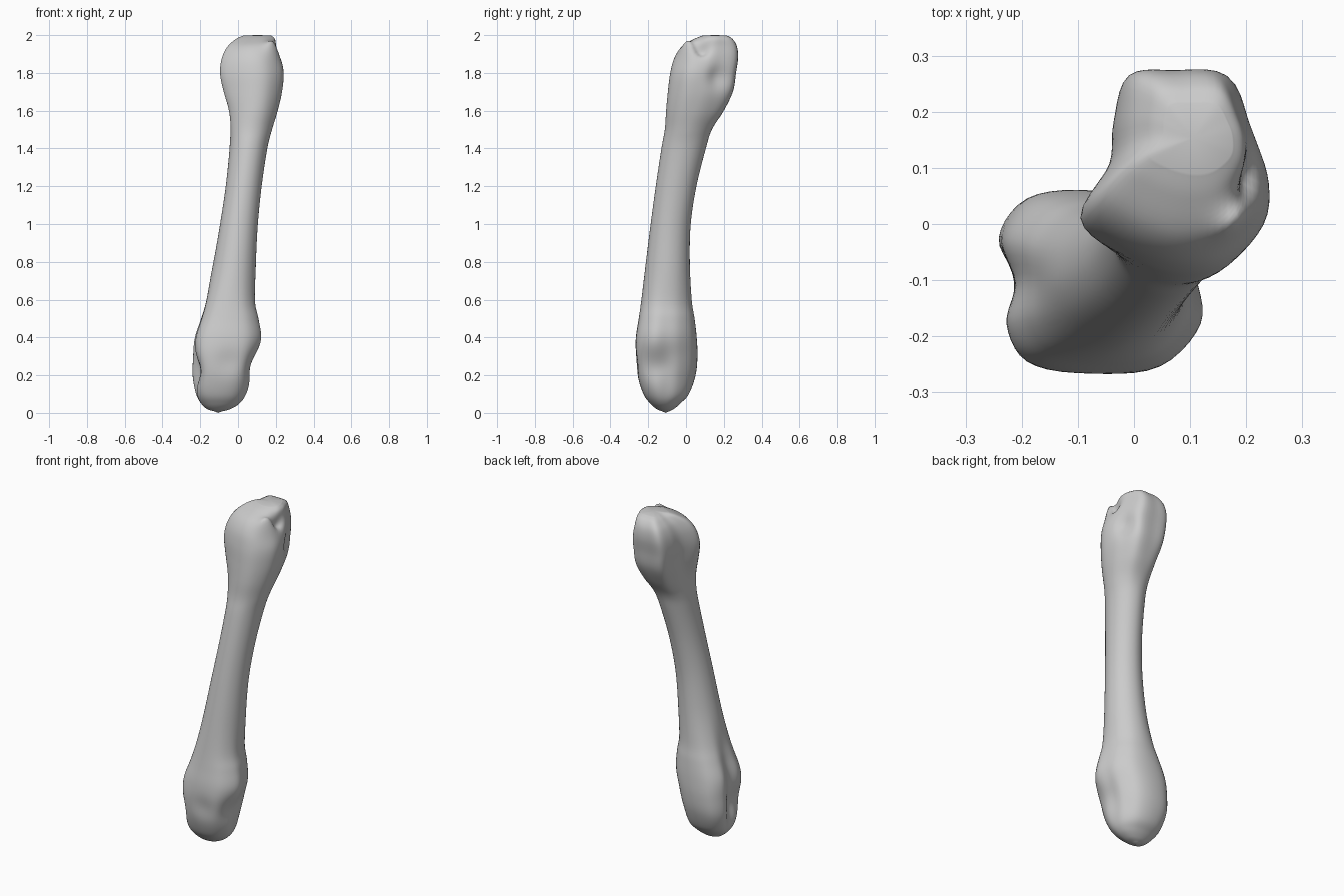
import bpy, bmesh, math
from mathutils import Vector

# Extents of the bone at each height: z, x min, x max, y min, y max
ROWS = [
    (0.008, -0.125, -0.085, -0.125, -0.09),
    (0.02, -0.165, -0.04, -0.155, -0.065),
    (0.05, -0.20, 0.01, -0.19, -0.03),
    (0.10, -0.227, 0.045, -0.225, 0.015),
    (0.20, -0.242, 0.075, -0.258, 0.05),
    (0.30, -0.238, 0.10, -0.27, 0.06),
    (0.40, -0.23, 0.122, -0.265, 0.056),
    (0.50, -0.20, 0.11, -0.25, 0.045),
    (0.60, -0.172, 0.092, -0.236, 0.03),
    (0.80, -0.13, 0.095, -0.212, 0.02),
    (1.00, -0.095, 0.105, -0.187, 0.025),
    (1.20, -0.065, 0.125, -0.16, 0.055),
    (1.40, -0.045, 0.155, -0.13, 0.105),
    (1.50, -0.045, 0.18, -0.112, 0.137),
    (1.60, -0.055, 0.21, -0.105, 0.20),
    (1.70, -0.078, 0.232, -0.095, 0.247),
    (1.80, -0.095, 0.24, -0.082, 0.263),
    (1.88, -0.085, 0.225, -0.06, 0.274),
    (1.94, -0.055, 0.207, -0.02, 0.268),
    (1.98, -0.01, 0.195, 0.045, 0.245),
    (1.998, 0.03, 0.175, 0.09, 0.215),
]

# Outlines inside a -1..1 box, twelve points counter-clockwise from +x
ROUND = [(math.cos(i * math.pi / 6), math.sin(i * math.pi / 6)) for i in range(12)]
LOWER = [(0.93, 0.05), (0.8, 0.45), (0.45, 0.85), (-0.1, 1), (-0.7, 0.92), (-1, 0.5),
         (-0.87, 0), (-0.97, -0.45), (-0.75, -0.85), (-0.1, -1), (0.6, -0.92), (1, -0.45)]
UPPER = [(1, 0), (0.88, 0.44), (0.6, 0.95), (0, 1), (-0.5, 0.95), (-0.65, 0.5),
         (-0.7, 0.05), (-1, -0.47), (-0.6, -0.8), (0, -1), (0.52, -0.92), (0.95, -0.5)]

# Local swellings and hollows: centre, radius, push
BUMPS = [
    ((0.18, 0.01, 1.91), 0.045, (0, 0, 0.05)),       # small peak on the upper end
    ((0.21, 0.08, 1.93), 0.04, (-0.02, 0, -0.03)),   # groove behind the peak
    ((0.21, 0.17, 1.78), 0.06, (-0.02, -0.012, 0)),  # hollow at the upper back
    ((-0.23, -0.17, 0.22), 0.08, (0.04, 0.01, 0)),   # left hollow of the lower end
    ((0.09, -0.16, 0.25), 0.08, (-0.025, 0.01, 0)),  # right hollow of the lower end
    ((-0.05, -0.27, 0.27), 0.07, (0, 0.012, 0)),     # front hollow of the lower end
]


def cr(a, b, c, d, t):
    return 0.5 * (2 * b + (c - a) * t + (2 * a - 5 * b + 4 * c - d) * t * t
                  + (3 * b - a - 3 * c + d) * t ** 3)


def smooth(lo, hi, v):
    t = min(1, max(0, (v - lo) / (hi - lo)))
    return t * t * (3 - 2 * t)


def refine(pts, steps, closed):
    out, n = [], len(pts)
    for i in range(n if closed else n - 1):
        ids = [i - 1, i, i + 1, i + 2]
        ids = [k % n if closed else min(n - 1, max(0, k)) for k in ids]
        for s in range(steps):
            out.append([cr(*v, s / steps) for v in zip(*[pts[k] for k in ids])])
    return out if closed else out + [list(pts[-1])]


outlines = [refine(o, 5, True) for o in (ROUND, LOWER, UPPER)]
bm = bmesh.new()
rings = []

# Loft the bone, blending outlines along its length
for z, x0, x1, y0, y1 in refine(ROWS, 6, False):
    low = (1 - smooth(0.3, 0.8, z)) * smooth(-0.05, 0.2, z)
    up = smooth(1.4, 1.78, z)
    ring = []
    for r, l, u in zip(*outlines):
        px, py = [r[k] * (1 - low - up) + l[k] * low + u[k] * up for k in (0, 1)]
        co = Vector(((x0 + x1) / 2 + px * (x1 - x0) / 2,
                     (y0 + y1) / 2 + py * (y1 - y0) / 2, z))
        shift = Vector()
        for c, rad, push in BUMPS:
            shift += Vector(push) * math.exp(-(co - Vector(c)).length_squared / rad ** 2)
        ring.append(bm.verts.new(co + shift))
    rings.append(ring)

for a, b in zip(rings, rings[1:]):
    n = len(a)
    for i in range(n):
        bm.faces.new((a[i], a[(i + 1) % n], b[(i + 1) % n], b[i]))

# Close both ends with a fan
for ring, z, flip in ((rings[0], 0.0, True), (rings[-1], 2.0, False)):
    mid = sum((v.co for v in ring), Vector()) / len(ring)
    tip = bm.verts.new((mid.x, mid.y, z))
    for i in range(len(ring)):
        p, q = ring[i], ring[(i + 1) % len(ring)]
        bm.faces.new((q, p, tip) if flip else (p, q, tip))

for f in bm.faces:
    f.smooth = True
mesh = bpy.data.meshes.new("long_bone")
bm.to_mesh(mesh)
bm.free()
bone = bpy.data.objects.new("long_bone", mesh)
bpy.context.collection.objects.link(bone)
